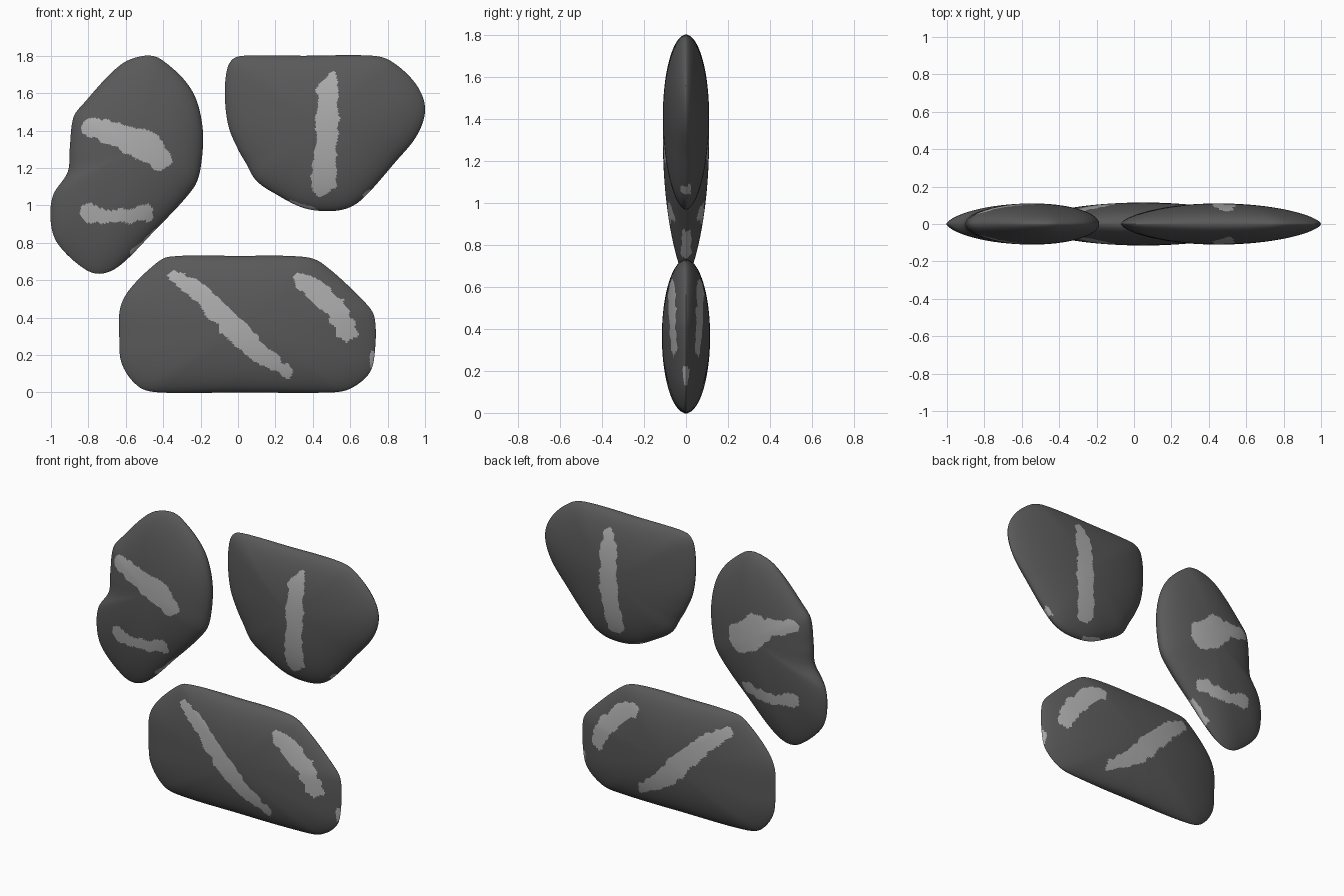
import bpy, bmesh, math
from mathutils import Vector, noise

SEGMENTS, RINGS = 240, 70

cube = bpy.data.objects.get("Cube")
if cube:
    bpy.data.objects.remove(cube)


def make_material(name, value):
    mat = bpy.data.materials.new(name)
    mat.use_nodes = True
    color = (value, value, value, 1)
    mat.diffuse_color = color
    mat.node_tree.nodes["Principled BSDF"].inputs["Base Color"].default_value = color
    return mat


dark = make_material("dark_grey_stone", 0.1)
light = make_material("light_grey_vein", 0.42)


def smooth_outline(points):
    """Closed curve through the points, resampled to even spacing."""
    pts = [Vector(p) for p in points]
    n = len(pts)
    tangents = [(pts[(i + 1) % n] - pts[i - 1]).normalized() for i in range(n)]
    dense = []
    for i in range(n):
        a, b = pts[i], pts[(i + 1) % n]
        ta, tb = (tangents[j % n] * (b - a).length for j in (i, i + 1))
        for k in range(24):
            t = k / 24
            h = t * t * (3 - 2 * t)
            dense.append(a.lerp(b, h) + ta * t * (1 - t) ** 2 - tb * t * t * (1 - t))
    lengths = [(dense[(i + 1) % len(dense)] - p).length for i, p in enumerate(dense)]
    step = sum(lengths) / SEGMENTS
    result, travelled = [], 0
    for i, p in enumerate(dense):
        while len(result) < SEGMENTS and len(result) * step < travelled + lengths[i]:
            t = (len(result) * step - travelled) / lengths[i]
            result.append(p.lerp(dense[(i + 1) % len(dense)], t))
        travelled += lengths[i]
    return result


def in_vein(p, path):
    """Is p within the varying half width of a path of (x, z, half width)?"""
    for (ax, az, aw), (bx, bz, bw) in zip(path, path[1:]):
        a, d = Vector((ax, az)), Vector((bx - ax, bz - az))
        t = max(0, min(1, (p - a).dot(d) / d.length_squared))
        if (p - a - d * t).length < aw + (bw - aw) * t:
            return True
    return False


def build_stone(name, center, thickness, outline, front, back, rim):
    bm = bmesh.new()
    center = Vector(center)
    spokes = [p - center for p in smooth_outline(outline)]

    def ring(angle):
        verts = []
        for d in spokes:
            # long ends taper more sharply than short ones
            power = 1 + 1.6 * max(0, d.length - 0.38)
            y = -thickness * math.copysign(abs(math.cos(angle)) ** power, math.cos(angle))
            if abs(y) < 1e-6:
                y = 0
            p = center + d * math.sin(angle)
            verts.append(bm.verts.new((p.x, y, p.y)))
        return verts

    rings = [ring(math.pi * i / (2 * RINGS)) for i in range(1, 2 * RINGS)]
    for a, b in zip(rings, rings[1:]):
        for i in range(SEGMENTS):
            j = (i + 1) % SEGMENTS
            bm.faces.new((a[i], a[j], b[j], b[i]))
    for loop, y in ((rings[0], -thickness), (rings[-1], thickness)):
        pole = bm.verts.new((center.x, y, center.y))
        for i in range(SEGMENTS):
            bm.faces.new((pole, loop[i], loop[(i + 1) % SEGMENTS]))
    bmesh.ops.recalc_face_normals(bm, faces=bm.faces[:])

    # veins with ragged edges
    for f in bm.faces:
        c = f.calc_center_median()
        f.smooth = True
        shift = Vector((noise.noise(c * 22), noise.noise(c * 22 + Vector((5, 5, 5)))))
        p = Vector((c.x, c.z)) + shift * 0.018
        paths = list(front if c.y < 0 else back)
        if abs(c.y + shift.x * 0.01) < 0.024:
            paths += rim
        if any(in_vein(p, path) for path in paths):
            f.material_index = 1

    mesh = bpy.data.meshes.new(name)
    bm.to_mesh(mesh)
    bm.free()
    mesh.materials.append(dark)
    mesh.materials.append(light)
    bpy.context.collection.objects.link(bpy.data.objects.new(name, mesh))


# Upper right-hand stone, with a waist on its outer side
lower_vein = [(-.80, .96, .05), (-.74, .945, .037), (-.6, .94, .037), (-.49, .96, .043)]
build_stone(
    "waisted_stone", (-.54, 1.3), .11,
    [(-.5, 1.8), (-.41, 1.78), (-.25, 1.62), (-.19, 1.42), (-.2, 1.2), (-.24, 1.09),
     (-.46, .85), (-.63, .68), (-.73, .635), (-.82, .66), (-.96, .79), (-1, .9),
     (-.99, 1.05), (-.91, 1.18), (-.9, 1.3), (-.88, 1.47), (-.83, 1.54), (-.63, 1.75)],
    front=[[(-.78, 1.42, .05), (-.62, 1.365, .07), (-.5, 1.32, .085), (-.41, 1.24, .055)],
           lower_vein],
    back=[[(-.8, 1.43, .04), (-.66, 1.4, .05), (-.57, 1.36, .1), (-.46, 1.28, .09)],
          lower_vein],
    rim=[[(-.55, .76, .03), (-.46, .85, .03)]])

# Upper left-hand stone, flat on top
tall_vein = [[(.5, 1.7, .025), (.48, 1.62, .055), (.48, 1.5, .06), (.47, 1.3, .06),
              (.45, 1.12, .067)]]
build_stone(
    "flat_top_stone", (.45, 1.42), .11,
    [(.03, 1.8), (.35, 1.8), (.72, 1.8), (.82, 1.77), (.95, 1.65), (1, 1.52),
     (.96, 1.38), (.84, 1.23), (.66, 1.03), (.57, .98), (.45, .97), (.34, .99),
     (.22, 1.05), (.1, 1.13), (.04, 1.23), (0, 1.3), (-.05, 1.42), (-.07, 1.58),
     (-.06, 1.72), (-.03, 1.78)],
    front=tall_vein, back=tall_vein,
    rim=[[(.3, 1.01, .025), (.39, .98, .025)], [(.68, 1.05, .02), (.7, 1.07, .02)]])

# Bottom stone, long and low
long_veins = [[(-.34, .625, .03), (-.2, .53, .05), (-.07, .39, .058), (0, .32, .065),
               (.1, .22, .05), (.26, .11, .03)],
              [(.33, .6, .042), (.42, .55, .055), (.52, .45, .055), (.59, .325, .052)]]
build_stone(
    "long_stone", (.05, .365), .115,
    [(-.37, .725), (0, .73), (.35, .725), (.45, .69), (.68, .48), (.73, .4), (.73, .2),
     (.7, .1), (.6, .02), (.5, 0), (0, 0), (-.42, 0), (-.53, .03), (-.62, .15),
     (-.635, .3), (-.63, .45), (-.58, .55), (-.45, .68)],
    front=long_veins, back=long_veins,
    rim=[[(.73, .15, .025), (.73, .19, .025)]])
